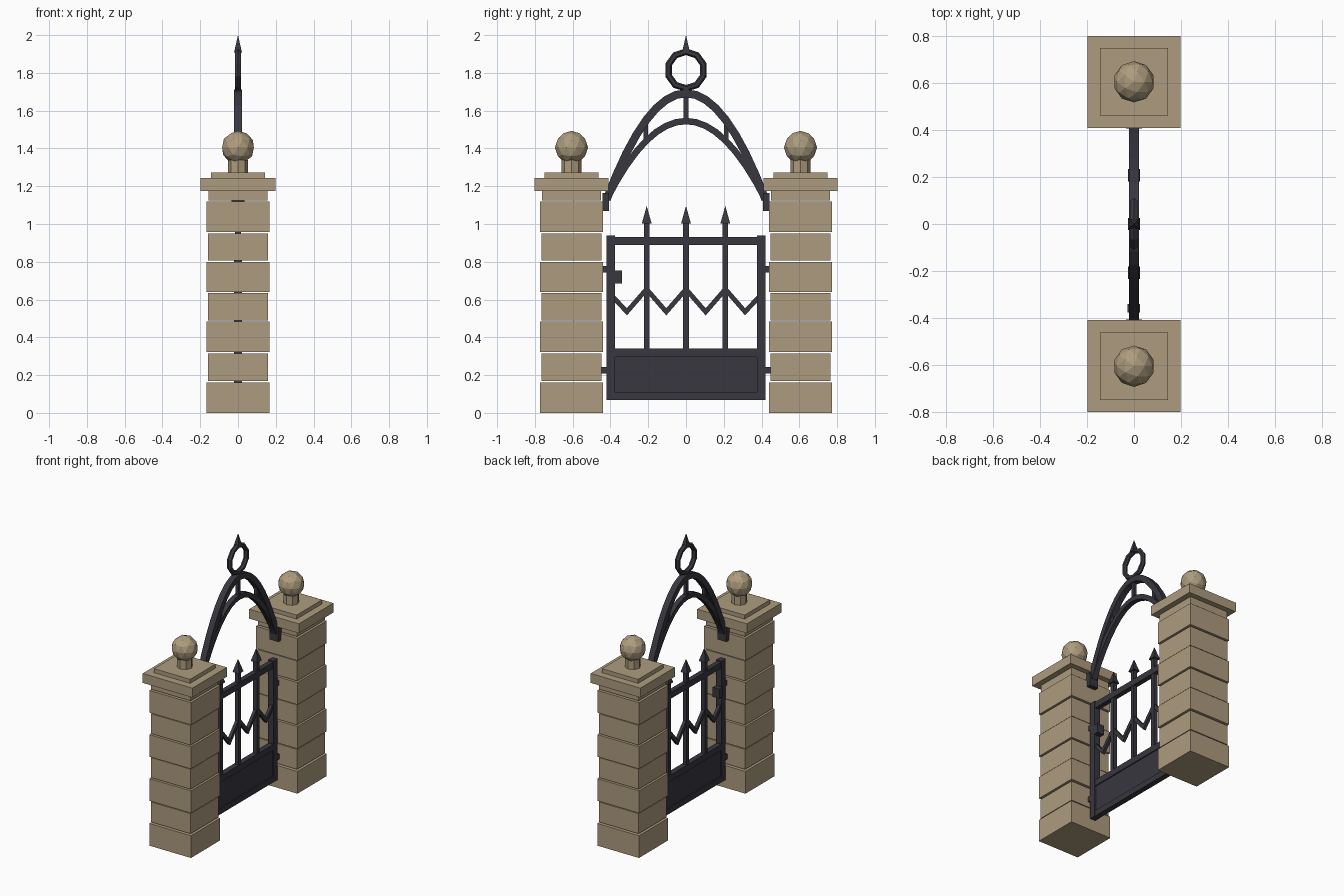
import bpy, bmesh, math
from mathutils import Vector, Matrix

if "Cube" in bpy.data.objects:
    bpy.data.objects.remove(bpy.data.objects["Cube"])


def material(name, col):
    m = bpy.data.materials.new(name)
    m.diffuse_color = (*col, 1)
    m.use_nodes = True
    m.node_tree.nodes["Principled BSDF"].inputs["Base Color"].default_value = m.diffuse_color
    return m


STONE = material("sandstone", (0.42, 0.335, 0.21))
IRON = material("dark_iron", (0.040, 0.038, 0.050))


def finish(name, bm, mat):
    bmesh.ops.recalc_face_normals(bm, faces=bm.faces)
    me = bpy.data.meshes.new(name)
    bm.to_mesh(me)
    bm.free()
    me.materials.append(mat)
    ob = bpy.data.objects.new(name, me)
    bpy.context.collection.objects.link(ob)
    return ob


def add_box(bm, x0, x1, y0, y1, z0, z1):
    m = Matrix.Translation(((x0 + x1) / 2, (y0 + y1) / 2, (z0 + z1) / 2)) @ \
        Matrix.Diagonal((x1 - x0, y1 - y0, z1 - z0, 1))
    bmesh.ops.create_cube(bm, size=1, matrix=m)


def box(name, hx, y0, y1, z0, z1, mat):
    bm = bmesh.new()
    add_box(bm, -hx, hx, y0, y1, z0, z1)
    return finish(name, bm, mat)


def spike(name, y, z0, z1, half):
    """Square pyramid tip, aligned with the axes."""
    bm = bmesh.new()
    m = Matrix.Translation((0, y, (z0 + z1) / 2)) @ Matrix.Rotation(math.pi / 4, 4, 'Z')
    bmesh.ops.create_cone(bm, cap_ends=True, segments=4, radius1=half * math.sqrt(2),
                          radius2=0, depth=z1 - z0, matrix=m)
    return finish(name, bm, IRON)


def strip(name, pts, hx, ht):
    """Rectangular bar swept along (y, z) points with mitred corners."""
    bm = bmesh.new()
    pts = [Vector(p) for p in pts]
    rings = []
    for i, p in enumerate(pts):
        a = (p - pts[i - 1]).normalized() if i else None
        b = (pts[i + 1] - p).normalized() if i < len(pts) - 1 else None
        a, b = a or b, b or a
        na, nb = Vector((-a.y, a.x)), Vector((-b.y, b.x))
        n = (na + nb).normalized()
        n *= ht / n.dot(na)
        rings.append([bm.verts.new((sx * hx, p.x + s * n.x, p.y + s * n.y))
                      for sx, s in ((-1, -1), (1, -1), (1, 1), (-1, 1))])
    for r, q in zip(rings, rings[1:]):
        for k in range(4):
            bm.faces.new((r[k], r[(k + 1) % 4], q[(k + 1) % 4], q[k]))
    bm.faces.new(rings[0])
    bm.faces.new(rings[-1])
    return finish(name, bm, IRON)


# Stone pillars: alternating courses with open joints, cap, ball finial
COURSES = [(0, .16, .166), (.17, .314, .159), (.323, .483, .166), (.49, .634, .159),
           (.641, .80, .166), (.807, .95, .159), (.958, 1.118, .166), (1.125, 1.175, .157)]
for side, s in (("left", -1), ("right", 1)):
    c = s * 0.606
    bm = bmesh.new()
    for z0, z1, h in COURSES:
        add_box(bm, -h, h, c - h, c + h, z0, z1)
    finish(side + "_pillar_courses", bm, STONE)
    box(side + "_pillar_cap", .198, c - .196, c + .196, 1.175, 1.243, STONE)
    box(side + "_cap_step", .144, c - .144, c + .144, 1.243, 1.272, STONE)
    bm = bmesh.new()
    bmesh.ops.create_cone(bm, cap_ends=True, segments=8, radius1=.052, radius2=.052,
                          depth=.07, matrix=Matrix.Translation((0, c, 1.305)))
    finish(side + "_finial_neck", bm, STONE)
    bm = bmesh.new()
    bmesh.ops.create_icosphere(bm, subdivisions=2, radius=.088,
                               matrix=Matrix.Translation((0, c, 1.405)))
    finish(side + "_finial_ball", bm, STONE)

    # Iron parts that repeat on each side
    def side_box(name, hx, a, b, z0, z1):
        box(side + name, hx, min(s * a, s * b), max(s * a, s * b), z0, z1, IRON)
    side_box("_gate_stile", .022, .375, .42, .068, .94)
    side_box("_upper_hinge", .018, .41, .45, .742, .778)
    side_box("_lower_hinge", .018, .41, .45, .208, .244)
    side_box("_arch_bracket", .035, .407, .443, 1.07, 1.165)
    side_box("_arch_strut", .012, .20, .224, 1.44, 1.55)

# Gate rails and recessed kick panel
box("top_rail", .018, -.39, .39, .888, .932, IRON)
box("middle_rail", .020, -.39, .39, .296, .341, IRON)
box("bottom_rail", .020, -.39, .39, .068, .110, IRON)
box("kick_panel", .012, -.38, .38, .10, .30, IRON)

# Upright bars with spear tips
for i, y in enumerate((-.208, 0, .208)):
    box(f"bar_{i + 1}", .015, y - .015, y + .015, .33, 1.01, IRON)
    spike(f"spear_tip_{i + 1}", y, 1.003, 1.095, .026)

# Zigzag ornament
zig = [(-.39, .618)] + [(-.313 + .1043 * i, .655 if i % 2 else .535) for i in range(7)] + [(.39, .618)]
strip("zigzag", zig, .011, .0125)

# Latch
bm = bmesh.new()
add_box(bm, -.028, .026, -.378, -.34, .685, .754)
finish("latch", bm, IRON)

# Double arch with centre strut
for name, top, hx, ht in (("outer_arch", 1.692, .022, .021), ("inner_arch", 1.545, .018, .017)):
    pts = []
    for i in range(17):
        t = -1 + i / 8
        pts.append((.42 * t, top - (top - 1.13) * t * t))
    strip(name, pts, hx, ht)
box("centre_strut", .012, -.012, .012, 1.54, 1.68, IRON)

# Ten-sided ring and top spike
bm = bmesh.new()
rings = []
for i in range(10):
    a = math.pi / 2 + i * math.tau / 10
    rings.append([])
    for k in range(6):
        b = k * math.tau / 6
        r = .097 + .018 * math.cos(b)
        rings[-1].append(bm.verts.new((.018 * math.sin(b), r * math.cos(a), 1.815 + r * math.sin(a))))
for i in range(10):
    p, q = rings[i], rings[(i + 1) % 10]
    for k in range(6):
        bm.faces.new((p[k], p[(k + 1) % 6], q[(k + 1) % 6], q[k]))
finish("crest_ring", bm, IRON)
spike("crest_spike", 0, 1.908, 2.0, .021)
